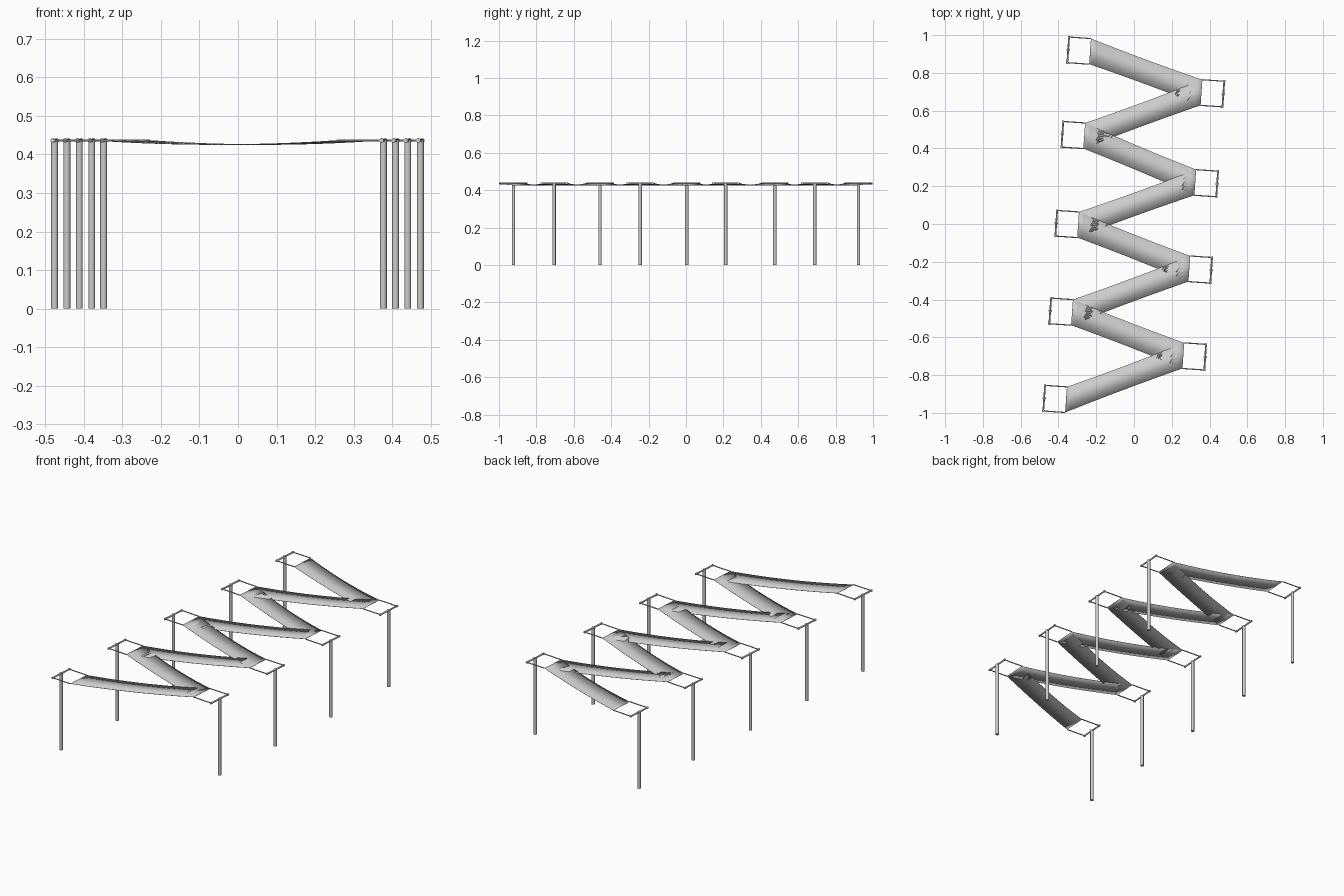
import bpy, bmesh, math
from mathutils import Vector

if "Cube" in bpy.data.objects:
    bpy.data.objects.remove(bpy.data.objects["Cube"])

SLOPE = 0.069                               # the rows lean slightly in plan
U = Vector((SLOPE, 1, 0)).normalized()      # along the crossbars
V = Vector((U.y, -U.x, 0))                  # across the row
TOP = 0.436
HALF = 0.068                                # half strap width at its ends
REACH = 0.116                               # bar to strap end


def rod(name, a, b, r, sides=12):
    d = b - a
    bpy.ops.mesh.primitive_cylinder_add(vertices=sides, radius=r, depth=d.length,
                                        location=(a + b) / 2)
    o = bpy.context.object
    o.name = name
    o.rotation_euler = d.to_track_quat('Z', 'Y').to_euler()
    bpy.ops.object.shade_smooth_by_angle(angle=math.radians(40))
    return o


def strap(name, c0, c1, n=24):
    # thin sagging cloth between two end edges, slightly waisted
    bm = bmesh.new()
    rows = []
    for i in range(n + 1):
        t = i / n
        s = 4 * t * (1 - t)
        c = c0.lerp(c1, t)
        c.z = TOP - 0.0105 * s
        h = U * (HALF - 0.004 * s)
        rows.append((bm.verts.new(c - h), bm.verts.new(c + h)))
    for (a, b), (c, d) in zip(rows, rows[1:]):
        bm.faces.new((a, b, d, c))
    bmesh.ops.recalc_face_normals(bm, faces=bm.faces)
    if sum(f.normal.z for f in bm.faces) < 0:
        bmesh.ops.reverse_faces(bm, faces=bm.faces)
    me = bpy.data.meshes.new(name)
    bm.to_mesh(me)
    bm.free()
    o = bpy.data.objects.new(name, me)
    bpy.context.collection.objects.link(o)
    for p in me.polygons:
        p.use_smooth = True
    m = o.modifiers.new("thickness", 'SOLIDIFY')
    m.thickness = 0.0015
    m.offset = 0


def stand(name, x, y, side):
    # post, crossbar and two side arms; returns the strap end centre
    c = Vector((x, y, TOP))
    rod(name + "_post", Vector((x, y, 0)), c + Vector((0, 0, 0.003)), 0.009, 16)
    rod(name + "_crossbar", c - U * 0.074, c + U * 0.074, 0.0045)
    end = c + V * side * REACH
    for k, s in (("front", -1), ("back", 1)):
        rod(f"{name}_{k}_arm", c + U * s * HALF, end + U * s * HALF, 0.003, 8)
        rod(f"{name}_{k}_collar", c + U * s * 0.063, c + U * s * 0.072, 0.006)
    return end


left = [-0.922, -0.46, 0.004, 0.475, 0.922]
right = [-0.705, -0.245, 0.212, 0.688]
ends = []
for y, side in sorted([(y, 1) for y in left] + [(y, -1) for y in right]):
    x = (-0.412 if side > 0 else 0.4255) + SLOPE * y
    ends.append(stand(f"stand_{len(ends) + 1}", x, y, side))

# zigzag straps between neighbouring stands
for i, (a, b) in enumerate(zip(ends, ends[1:])):
    strap(f"strap_{i + 1}", a, b)
